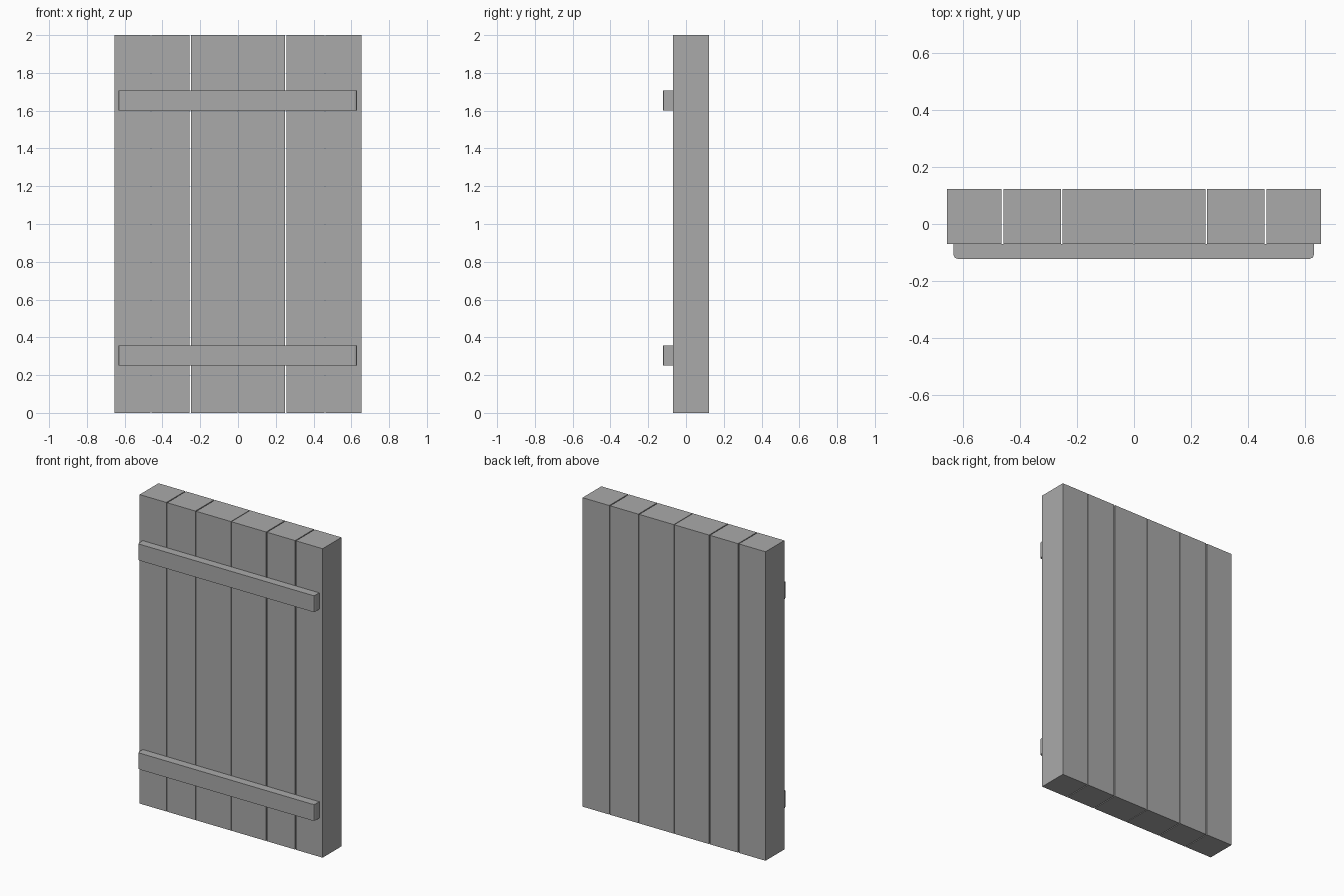
import bpy
import bmesh
from mathutils import Matrix, Vector

if "Cube" in bpy.data.objects:
    bpy.data.objects.remove(bpy.data.objects["Cube"], do_unlink=True)

grey = bpy.data.materials.new("plain_grey")
grey.use_nodes = True
colour = (0.4, 0.4, 0.4, 1)
grey.diffuse_color = colour
grey.node_tree.nodes["Principled BSDF"].inputs["Base Color"].default_value = colour


def box(name, low, high, bevel=0):
    """Box between two corners; bevel rounds its upright front edges."""
    low, high = Vector(low), Vector(high)
    bm = bmesh.new()
    bmesh.ops.create_cube(bm, size=1, matrix=Matrix.Diagonal((*(high - low), 1)))
    if bevel:
        edges = [e for e in bm.edges
                 if all(v.co.y < 0 for v in e.verts)
                 and abs(e.verts[0].co.z - e.verts[1].co.z) > 0.01]
        bmesh.ops.bevel(bm, geom=edges, offset=bevel, segments=2,
                        profile=0.5, affect='EDGES')
    mesh = bpy.data.meshes.new(name)
    bm.to_mesh(mesh)
    bm.free()
    mesh.materials.append(grey)
    obj = bpy.data.objects.new(name, mesh)
    obj.location = (low + high) / 2
    bpy.context.collection.objects.link(obj)


# Upright planks, mirrored about the centre with narrow gaps between
spans = [(0.002, 0.25), (0.256, 0.458), (0.464, 0.655)]
for i, (a, b) in enumerate(spans, 1):
    box(f"left_plank_{i}", (a, -0.07, 0), (b, 0.122, 2))
    box(f"right_plank_{i}", (-b, -0.07, 0), (-a, 0.122, 2))

# Cross battens on the front
for name, z in (("lower_batten", 0.25), ("upper_batten", 1.602)):
    box(name, (-0.633, -0.122, z), (0.631, -0.07, z + 0.106), 0.014)
